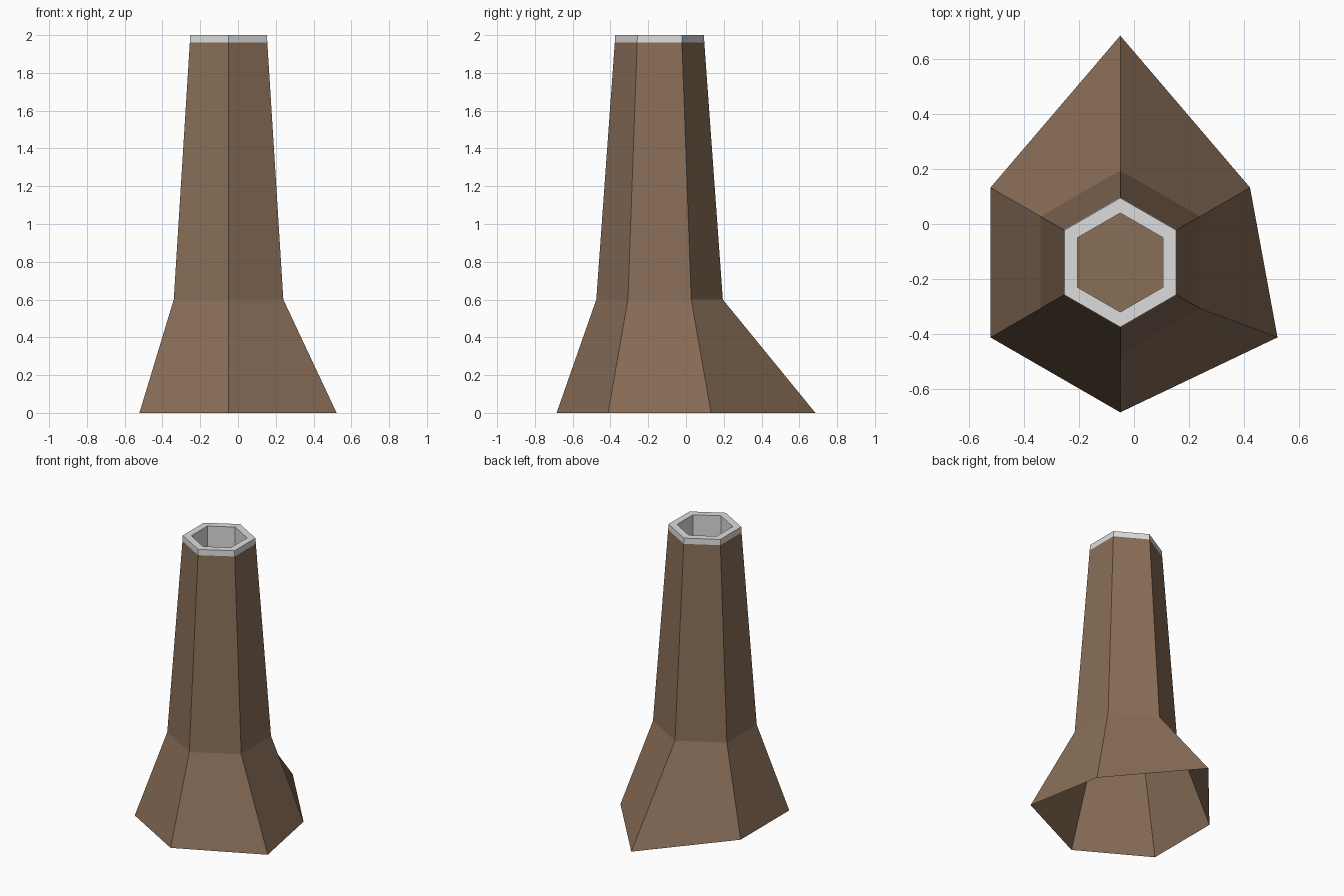
import bpy
import bmesh
from math import cos, sin, pi
from mathutils import Vector

SIDES = 6
CENTRE = Vector((-0.05, -0.14, 0))

cube = bpy.data.objects.get("Cube")
if cube:
    bpy.data.objects.remove(cube, do_unlink=True)


def make_material(name, colour):
    mat = bpy.data.materials.new(name)
    mat.use_nodes = True
    mat.diffuse_color = (*colour, 1)
    mat.node_tree.nodes["Principled BSDF"].inputs["Base Color"].default_value = (*colour, 1)
    return mat


def lofted_part(name, profile, mat, cap=False):
    """Loft six-sided rings along (radius, height) pairs, from outside to inside."""
    bm = bmesh.new()
    rings = []
    for radius, z in profile:
        angles = [pi / 6 + i * 2 * pi / SIDES for i in range(SIDES)]
        rings.append([bm.verts.new(CENTRE + Vector((radius * cos(a), radius * sin(a), z)))
                      for a in angles])
    for low, high in zip(rings, rings[1:]):
        for i in range(SIDES):
            j = (i + 1) % SIDES
            bm.faces.new((low[i], low[j], high[j], high[i]))
    if cap:
        bm.faces.new(rings[-1])
    mesh = bpy.data.meshes.new(name)
    bm.to_mesh(mesh)
    bm.free()
    mesh.materials.append(mat)
    obj = bpy.data.objects.new(name, mesh)
    bpy.context.collection.objects.link(obj)
    return obj


brown = make_material("earthy brown", (0.25, 0.155, 0.097))
grey = make_material("light grey", (0.72, 0.72, 0.72))

# Hollow body, open underneath, with two foot corners pulled outwards
body = lofted_part("flared_body", [(0.545, 0), (0.335, 0.6), (0.237, 1.96)], brown)
foot = body.data.vertices
foot[1].co.y += 0.28
foot[5].co.x += 0.1

# Rim band, flat lip and inner wall of the opening
lofted_part("rim", [(0.237, 1.96), (0.235, 2), (0.18, 2), (0.18, 1.7)], grey)

# Floor of the opening
lofted_part("opening_floor", [(0.18, 1.7)], brown, cap=True)
